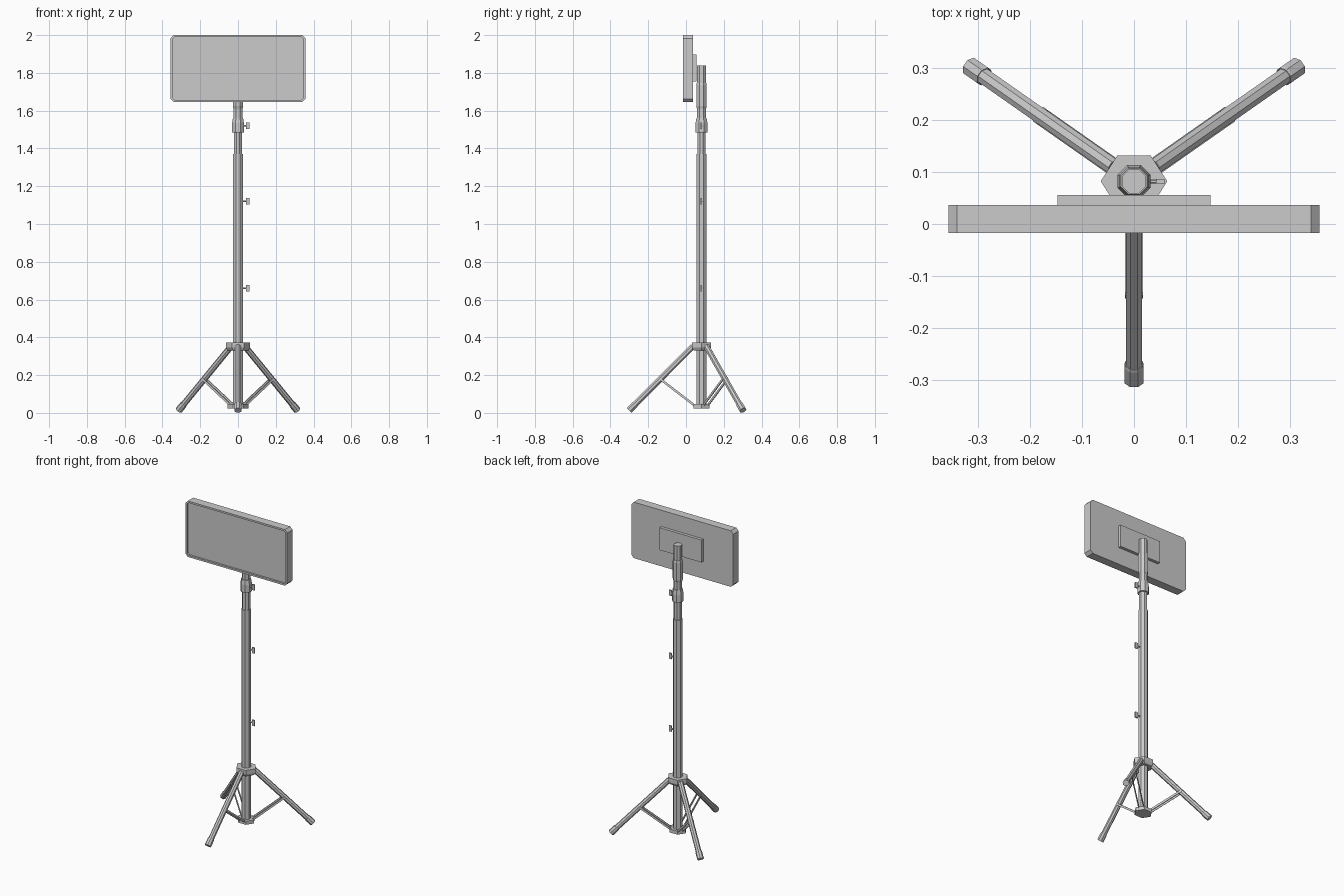
import bpy, bmesh
from math import sin, cos, pi, radians
from mathutils import Vector

if "Cube" in bpy.data.objects:
    bpy.data.objects.remove(bpy.data.objects["Cube"])

PY = 0.082  # mast axis in y


def finish(name, bm):
    bmesh.ops.recalc_face_normals(bm, faces=bm.faces[:])
    me = bpy.data.meshes.new(name)
    bm.to_mesh(me)
    bm.free()
    ob = bpy.data.objects.new(name, me)
    bpy.context.collection.objects.link(ob)
    return ob


def lathe(name, profile, loc=(0, PY, 0), axis=(0, 0, 1), n=8, phase=pi / 8, sy=1):
    """Stack of n-sided rings (radius, height), capped, pointing along axis."""
    bm = bmesh.new()
    rings = [[bm.verts.new((r * cos(phase + 2 * pi * i / n), sy * r * sin(phase + 2 * pi * i / n), h))
              for i in range(n)] for r, h in profile]
    for a, b in zip(rings, rings[1:]):
        for i in range(n):
            j = (i + 1) % n
            bm.faces.new((a[i], a[j], b[j], b[i]))
    bm.faces.new(rings[0][::-1])
    bm.faces.new(rings[-1])
    ob = finish(name, bm)
    ob.rotation_mode = 'QUATERNION'
    axis = Vector(axis)
    if axis.normalized().z < 0.999:
        ob.rotation_quaternion = axis.to_track_quat('Z', 'Y')
    ob.location = loc
    return ob


def box(name, lo, hi):
    bm = bmesh.new()
    bmesh.ops.create_cube(bm, size=1)
    for v in bm.verts:
        v.co = [(a + b) / 2 + c * (b - a) for a, b, c in zip(lo, hi, v.co)]
    return finish(name, bm)


def bar(name, p, q, side, width, thick):
    """Flat rectangular bar from p to q; side is the thin direction."""
    p, q = Vector(p), Vector(q)
    up = (q - p).cross(side).normalized() * width / 2
    s = side * thick / 2
    bm = bmesh.new()
    ends = [[bm.verts.new(e + d) for d in (up + s, up - s, -up - s, -up + s)] for e in (p, q)]
    for i in range(4):
        j = (i + 1) % 4
        bm.faces.new((ends[0][i], ends[0][j], ends[1][j], ends[1][i]))
    bm.faces.new(ends[0])
    bm.faces.new(ends[1])
    return finish(name, bm)


# lamp panel: chamfered outline with recessed front
X, Z0, Z1, C, YF, YB = 0.357, 1.645, 2.0, 0.017, -0.017, 0.037
outline = [(-X + C, Z0), (X - C, Z0), (X, Z0 + C), (X, Z1 - C),
           (X - C, Z1), (-X + C, Z1), (-X, Z1 - C), (-X, Z0 + C)]
bm = bmesh.new()
fv = [bm.verts.new((x, YF, z)) for x, z in outline]
bv = [bm.verts.new((x, YB, z)) for x, z in outline]
front = bm.faces.new(fv)
bm.faces.new(list(reversed(bv)))
for i in range(8):
    j = (i + 1) % 8
    bm.faces.new((fv[i], bv[i], bv[j], fv[j]))
bmesh.ops.recalc_face_normals(bm, faces=bm.faces[:])
bmesh.ops.inset_region(bm, faces=[front], thickness=0.012)
lip = bmesh.ops.extrude_discrete_faces(bm, faces=[front])['faces'][0]
bmesh.ops.translate(bm, verts=list(lip.verts), vec=(0, 0.012, 0))
finish("lamp_panel", bm)

box("back_plate", (-0.147, 0.037, 1.755), (0.147, 0.056, 1.897))

# mast sections
lathe("lower_tube", [(0.0285, 0.03), (0.0285, 1.37)])
lathe("upper_tube", [(0.024, 1.36), (0.024, 1.50)])
lathe("clamp_collar", [(0.034, 1.485), (0.034, 1.535), (0.029, 1.562)])
lathe("top_tube", [(0.025, 1.55), (0.025, 1.84)])
lathe("top_sleeve", [(0.026, 1.61), (0.03, 1.625), (0.03, 1.735), (0.027, 1.747)])

# wing screws on the right side
for i, z in enumerate((1.52, 1.12, 0.66)):
    lathe(f"screw_stem_{i}", [(0.005, 0), (0.005, 0.022)], (0.022, PY, z), (1, 0, 0))
    box(f"screw_wing_{i}", (0.042, PY - 0.004, z - 0.018), (0.06, PY + 0.004, z + 0.018))

# hexagonal hubs
lathe("top_hub", [(0.054, 0.33), (0.064, 0.345), (0.064, 0.372)], n=6, phase=0, sy=0.9)
lathe("bottom_hub", [(0.055, 0.024), (0.055, 0.046)], n=6, phase=0, sy=0.9)

# three legs with rubber feet and paired braces
for name, deg in (("front", -90), ("right", 35), ("left", 145)):
    d = Vector((cos(radians(deg)), sin(radians(deg)), 0))
    side = Vector((-d.y, d.x, 0))

    def at(r, z):
        return Vector((0, PY, z)) + d * r

    top, tip = at(0.045, 0.352), at(0.383, 0.0135)
    axis = tip - top
    L = axis.length
    lathe(f"{name}_leg", [(0.0165, 0), (0.0165, L - 0.01)], top, axis)
    lathe(f"{name}_foot", [(0.018, L - 0.046), (0.0195, L - 0.04), (0.0195, L)], top, axis)
    for s in (-1, 1):
        off = side * s * 0.0145
        bar(f"{name}_brace_{'a' if s < 0 else 'b'}", at(0.035, 0.038) + off,
            at(0.222, 0.182) + off, side, 0.012, 0.005)
